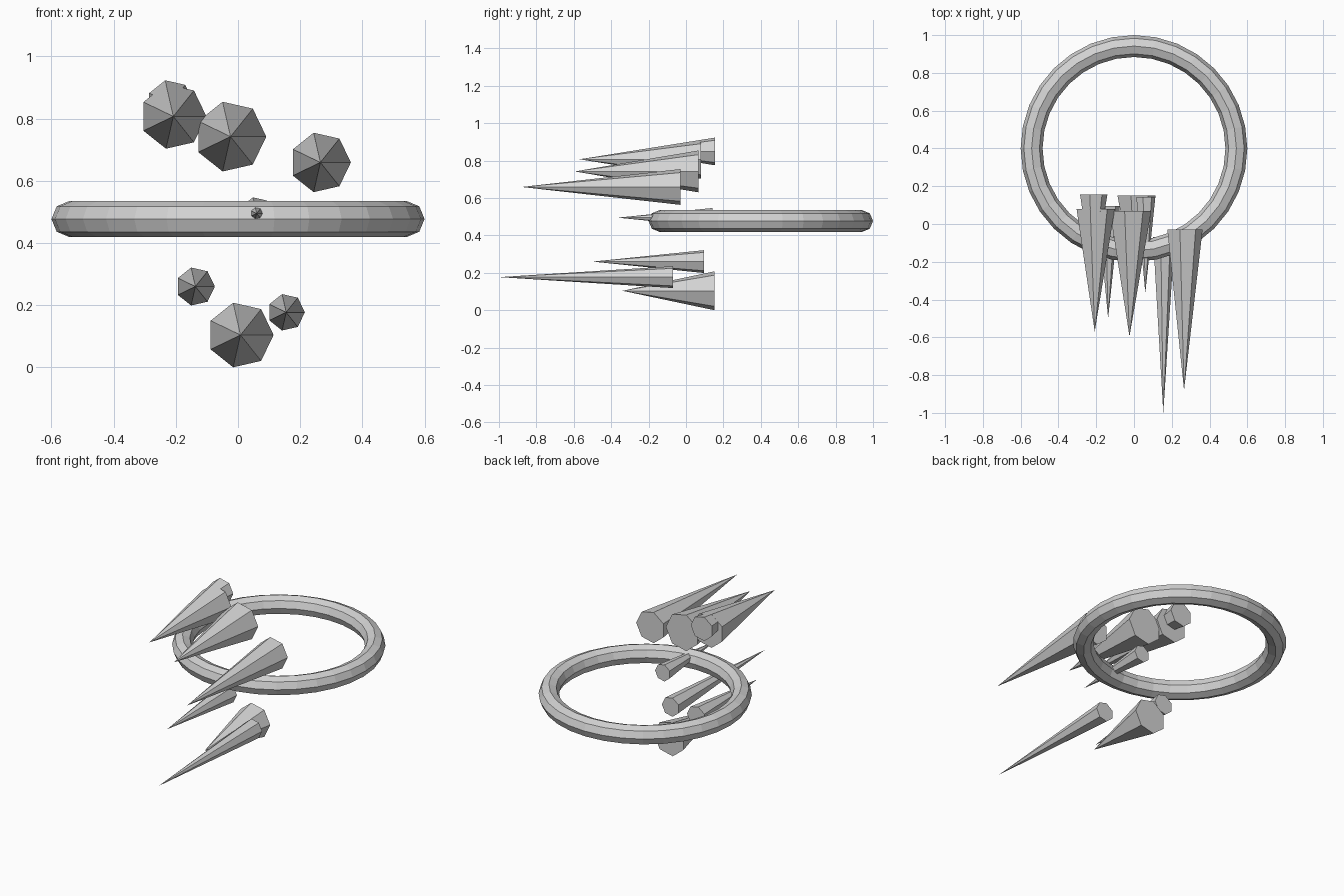
import bpy
import bmesh
from math import cos, sin, tau

cube = bpy.data.objects.get("Cube")
if cube:
    bpy.data.objects.remove(cube, do_unlink=True)

grey = bpy.data.materials.new("plain_grey")
grey.use_nodes = True
grey.diffuse_color = (0.65, 0.65, 0.65, 1)
grey.node_tree.nodes["Principled BSDF"].inputs["Base Color"].default_value = (0.65, 0.65, 0.65, 1)


def finish(name, bm):
    bmesh.ops.recalc_face_normals(bm, faces=bm.faces)
    mesh = bpy.data.meshes.new(name)
    bm.to_mesh(mesh)
    bm.free()
    mesh.materials.append(grey)
    obj = bpy.data.objects.new(name, mesh)
    bpy.context.collection.objects.link(obj)


def spike(name, x, z, radius, tip_y, base_y, sides=7):
    """Seven-sided cone lying along y, pointing to the front."""
    bm = bmesh.new()
    rim = [bm.verts.new((x + radius * cos(tau * i / sides), base_y,
                         z + radius * sin(tau * i / sides))) for i in range(sides)]
    tip = bm.verts.new((x, tip_y, z))
    bm.faces.new(rim)
    for i in range(sides):
        bm.faces.new((rim[i], rim[(i + 1) % sides], tip))
    finish(name, bm)


def ring(name, y, z, major, minor, segments=32, sides=8):
    """Flat-faced torus lying level."""
    bm = bmesh.new()
    loops = []
    for i in range(segments):
        a = tau * i / segments
        loop = []
        for j in range(sides):
            r = major + minor * cos(tau * j / sides)
            loop.append(bm.verts.new((r * cos(a), y + r * sin(a),
                                      z + minor * sin(tau * j / sides))))
        loops.append(loop)
    for i in range(segments):
        p, q = loops[i], loops[(i + 1) % segments]
        for j in range(sides):
            k = (j + 1) % sides
            bm.faces.new((p[j], q[j], q[k], p[k]))
    finish(name, bm)


ring("ring", 0.4, 0.477, 0.542, 0.058)

# Upper spikes
spike("upper_right_spike", -0.208, 0.807, 0.1065, -0.57, 0.08)
spike("upper_right_back_spike", -0.217, 0.849, 0.076, -0.3, 0.155)
spike("upper_middle_spike", -0.024, 0.742, 0.115, -0.595, 0.068)
spike("upper_left_spike", 0.265, 0.659, 0.098, -0.88, -0.03)
# Spike crossing the ring
spike("middle_spike", 0.06, 0.495, 0.053, -0.365, 0.142)
# Lower spikes
spike("lower_right_spike", -0.137, 0.26, 0.0626, -0.5, 0.096)
spike("lower_middle_spike", 0.008, 0.104, 0.1065, -0.34, 0.152)
spike("lower_left_spike", 0.155, 0.177, 0.06, -1.0, -0.07)
